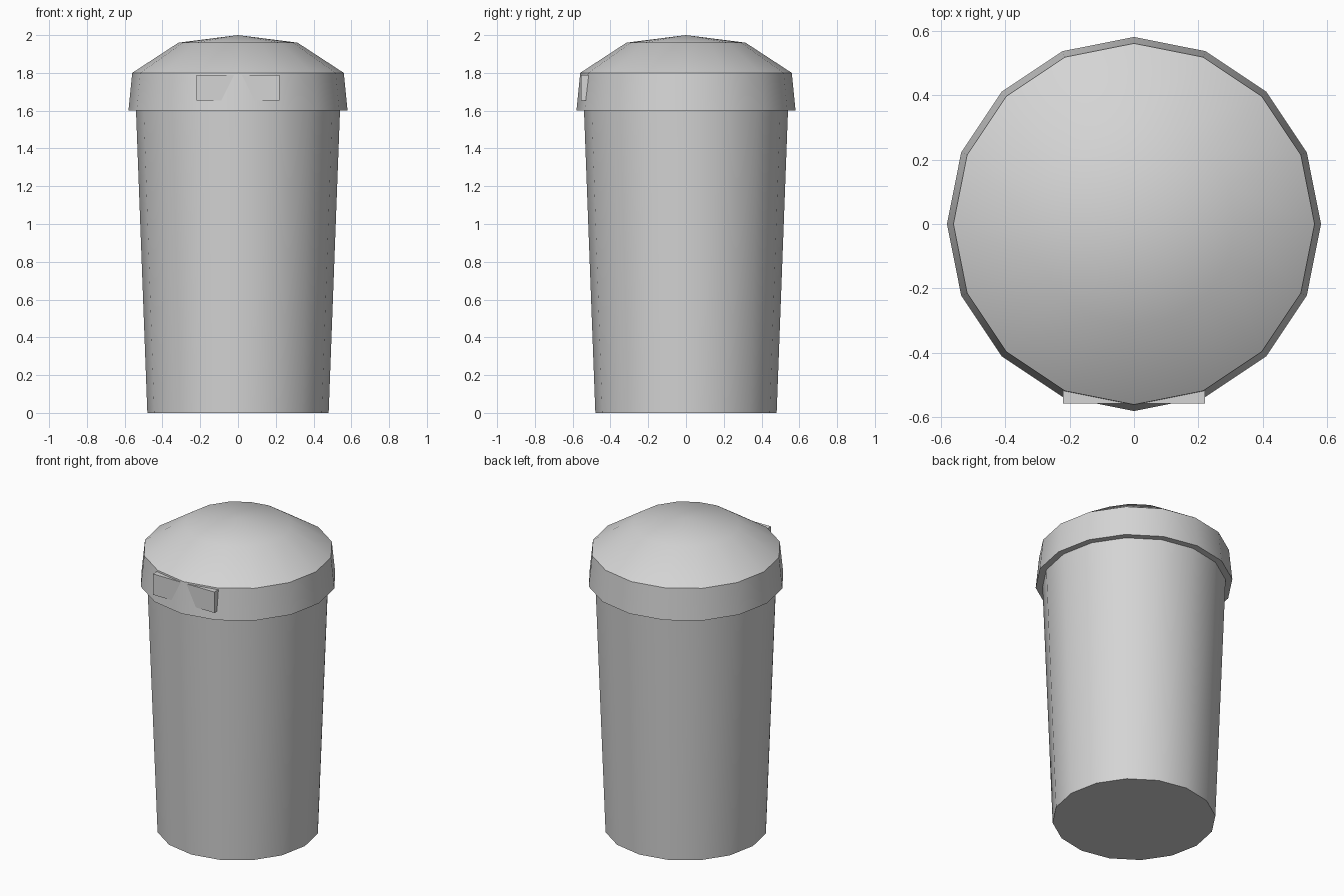
import bpy, bmesh
from math import radians, cos, sin, tau

SIDES = 16

cube = bpy.data.objects.get("Cube")
if cube:
    bpy.data.objects.remove(cube, do_unlink=True)

grey = bpy.data.materials.new("light grey")
grey.use_nodes = True
colour = (0.66, 0.66, 0.66, 1)
grey.diffuse_color = colour
grey.node_tree.nodes["Principled BSDF"].inputs["Base Color"].default_value = colour


def finish(name, bm, smooth):
    bmesh.ops.recalc_face_normals(bm, faces=bm.faces)
    mesh = bpy.data.meshes.new(name)
    bm.to_mesh(mesh)
    bm.free()
    mesh.materials.append(grey)
    obj = bpy.data.objects.new(name, mesh)
    bpy.context.collection.objects.link(obj)
    if smooth:
        bpy.ops.object.select_all(action="DESELECT")
        obj.select_set(True)
        bpy.context.view_layer.objects.active = obj
        bpy.ops.object.shade_smooth_by_angle(angle=radians(30))
    return obj


def lathe(name, profile):
    """Turn (radius, height) points into a closed solid; radius 0 is a pole."""
    bm = bmesh.new()
    rings = []
    for r, z in profile:
        count = SIDES if r else 1
        rings.append([bm.verts.new((r * cos(tau * i / SIDES), r * sin(tau * i / SIDES), z))
                      for i in range(count)])
    for low, high in zip(rings, rings[1:]):
        for i in range(SIDES):
            j = (i + 1) % SIDES
            if len(high) == 1:
                bm.faces.new((low[i], low[j], high[0]))
            else:
                bm.faces.new((low[i], low[j], high[j], high[i]))
    for ring in (rings[0], rings[-1]):
        if len(ring) > 1:
            bm.faces.new(ring)
    return finish(name, bm, True)


# Tapered bin body
lathe("body", [(0.48, 0), (0.54, 1.6)])

# Overhanging lid: flared rim and shallow dome
lathe("lid", [(0.58, 1.6), (0.56, 1.8), (0.315, 1.96), (0, 2.0)])

# Flat grip set into the front of the rim
bm = bmesh.new()
bmesh.ops.create_cube(bm, size=1)
bmesh.ops.scale(bm, vec=(0.44, 0.057, 0.135), verts=bm.verts)
bmesh.ops.translate(bm, vec=(0, -0.5285, 1.7225), verts=bm.verts)
finish("grip", bm, False)
